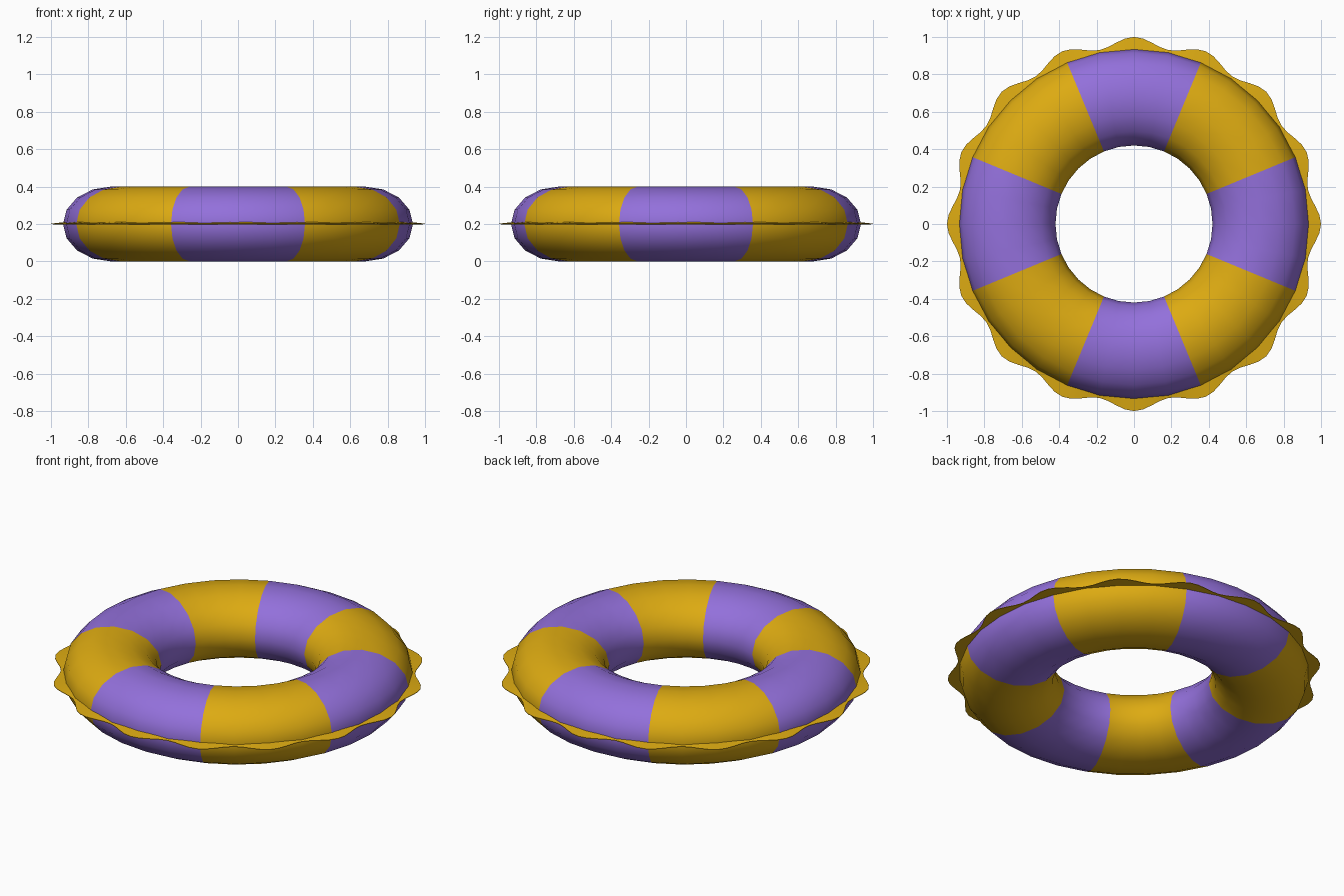
import bpy, bmesh, math

if "Cube" in bpy.data.objects:
    bpy.data.objects.remove(bpy.data.objects["Cube"])


def material(name, rgb):
    m = bpy.data.materials.new(name)
    m.diffuse_color = (*rgb, 1)
    m.use_nodes = True
    m.node_tree.nodes["Principled BSDF"].inputs["Base Color"].default_value = m.diffuse_color
    return m


gold = material("gold", (0.723, 0.407, 0.006))
purple = material("purple", (0.292, 0.162, 0.708))


def ring(name, segments, section, mats, rule=lambda a: 0):
    """Sweep a closed section, section(angle) -> [(radius, z)], around z."""
    bm = bmesh.new()
    loops = []
    for i in range(segments):
        a = 2 * math.pi * i / segments
        loops.append([bm.verts.new((r * math.cos(a), r * math.sin(a), z))
                      for r, z in section(a)])
    n = len(loops[0])
    for i in range(segments):
        p, q = loops[i], loops[(i + 1) % segments]
        for j in range(n):
            k = (j + 1) % n
            f = bm.faces.new((p[j], q[j], q[k], p[k]))
            f.material_index = rule(2 * math.pi * (i + 0.5) / segments)
    bmesh.ops.recalc_face_normals(bm, faces=bm.faces)
    me = bpy.data.meshes.new(name)
    bm.to_mesh(me)
    bm.free()
    ob = bpy.data.objects.new(name, me)
    bpy.context.collection.objects.link(ob)
    for m in mats:
        me.materials.append(m)
    bpy.ops.object.select_all(action='DESELECT')
    ob.select_set(True)
    bpy.context.view_layer.objects.active = ob
    bpy.ops.object.shade_smooth_by_angle(angle=math.radians(40))
    return ob


# Inflated tube: oval section, eight alternating stripes
def tube_section(a):
    return [(0.678 + 0.258 * math.cos(t), 0.2 + 0.2 * math.sin(t))
            for t in (2 * math.pi * j / 16 for j in range(16))]


def stripe(a):
    return int((a + math.pi / 8) // (math.pi / 4)) % 2


ring("inflated_tube", 32, tube_section, [purple, gold], stripe)


# Thin scalloped frill around the outside, sixteen waves
def frill_section(a):
    r = 0.974 + 0.026 * math.cos(16 * a)
    return [(0.90, 0.196), (r, 0.199), (r, 0.202), (0.90, 0.213)]


ring("scalloped_frill", 128, frill_section, [gold])
